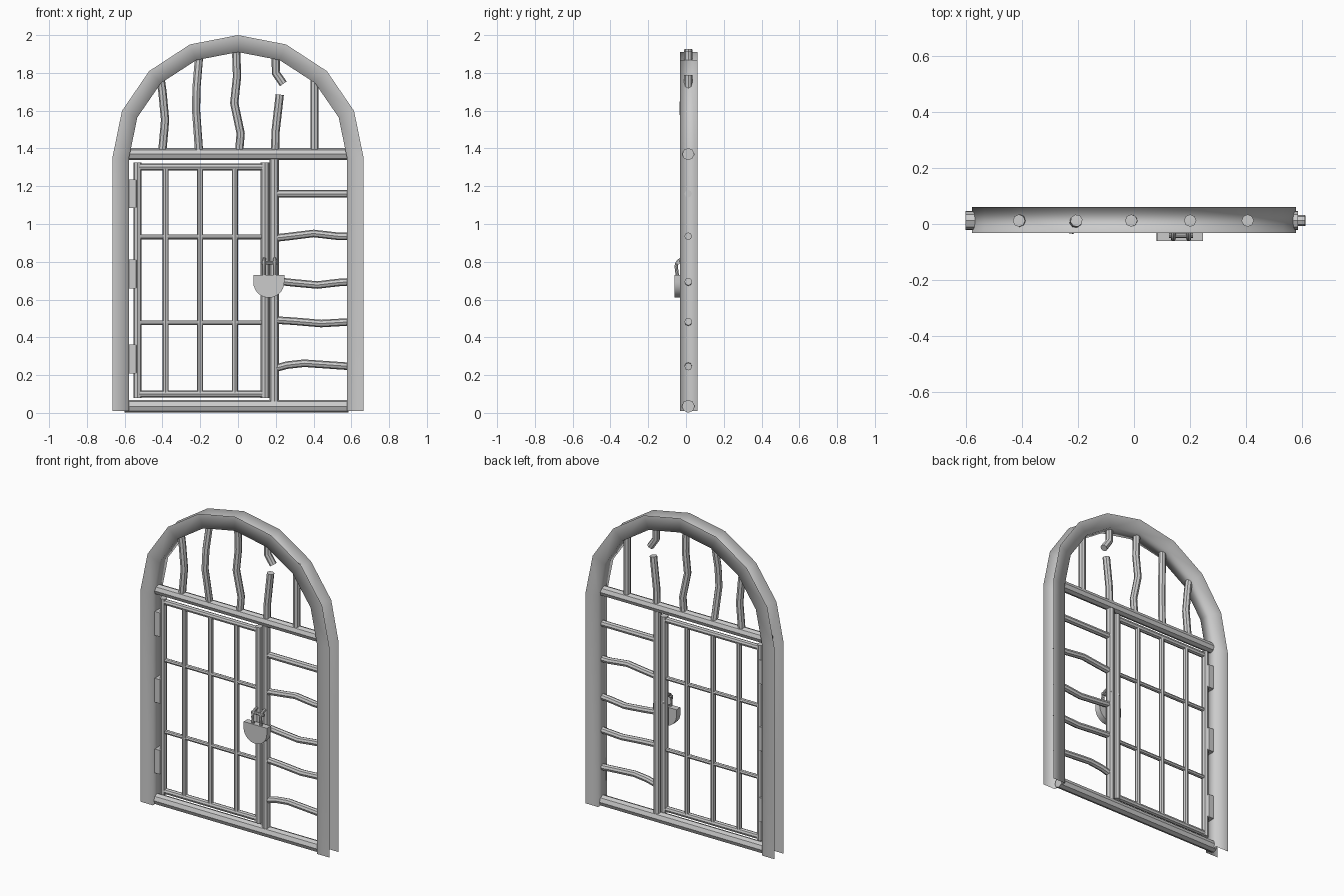
import bpy, bmesh, math
from mathutils import Vector

cube = bpy.data.objects.get("Cube")
if cube:
    bpy.data.objects.remove(cube, do_unlink=True)

iron = bpy.data.materials.new("grey_iron")
iron.use_nodes = True
IRON = (0.6, 0.6, 0.6, 1)
iron.diffuse_color = IRON
next(n for n in iron.node_tree.nodes if n.type == 'BSDF_PRINCIPLED').inputs["Base Color"].default_value = IRON
MID = 0.012  # depth of the bars


def select(ob):
    bpy.ops.object.select_all(action='DESELECT')
    ob.select_set(True)
    bpy.context.view_layer.objects.active = ob


def finish(name, bm, angle=40):
    me = bpy.data.meshes.new(name)
    bm.to_mesh(me)
    bm.free()
    ob = bpy.data.objects.new(name, me)
    bpy.context.collection.objects.link(ob)
    me.materials.append(iron)
    select(ob)
    bpy.ops.object.shade_smooth_by_angle(angle=math.radians(angle))
    return ob


def rod(name, points, radius):
    """Capped round bar through (x, z) or (x, y, z) points."""
    cu = bpy.data.curves.new(name, 'CURVE')
    cu.dimensions = '3D'
    cu.bevel_depth = radius
    cu.bevel_resolution = 2
    cu.use_fill_caps = True
    sp = cu.splines.new('POLY')
    sp.points.add(len(points) - 1)
    for p, co in zip(sp.points, points):
        x, y, z = co if len(co) == 3 else (co[0], MID, co[1])
        p.co = (x, y, z, 1)
    ob = bpy.data.objects.new(name, cu)
    bpy.context.collection.objects.link(ob)
    cu.materials.append(iron)
    select(ob)
    bpy.ops.object.convert(target='MESH')
    bpy.ops.object.shade_smooth_by_angle(angle=math.radians(40))


# Arched frame: a thin channel, open on its outer side
FRONT, BACK, SPRING = -0.032, 0.06, 1.35


def arch_path(rx, rz):
    arc = [(rx * math.cos(a), SPRING + rz * math.sin(a))
           for a in (math.pi * i / 8 for i in range(9))]
    return [(rx, 0.01)] + arc + [(-rx, 0.01)]


bm = bmesh.new()
rows = []
for (ox, oz), (ix, iz) in zip(arch_path(0.665, 0.65), arch_path(0.577, 0.56)):
    rows.append([bm.verts.new(c) for c in (
        (ox, FRONT, oz), (ix, FRONT, iz), (ix, BACK, iz), (ox, BACK, oz))])
for a, b in zip(rows, rows[1:]):
    for j in range(3):
        bm.faces.new((a[j], b[j], b[j + 1], a[j + 1]))
bm.normal_update()
# flanges face away from the channel
if sum(f.normal.y for f in bm.faces if f.calc_center_median().y < FRONT + 0.01) > 0:
    bmesh.ops.reverse_faces(bm, faces=bm.faces)
finish("arched_frame", bm, 180)

# Main cross bars and latch post
rod("bottom_bar", [(-0.6, 0.035), (0.585, 0.035)], 0.034)
rod("middle_bar", [(-0.6, 1.37), (0.585, 1.37)], 0.032)
rod("latch_post", [(0.192, 0.06), (0.192, 1.345)], 0.025)

# Door
rod("door_hinge_post", [(-0.532, 0.08), (-0.532, 1.325)], 0.021)
rod("door_latch_post", [(0.143, 0.08), (0.143, 1.325)], 0.023)
for name, z, r in (("bottom_rail", 0.1, 0.018), ("lower_rail", 0.477, 0.013),
                   ("upper_rail", 0.932, 0.013), ("top_rail", 1.302, 0.018)):
    rod("door_" + name, [(-0.532, z), (0.143, z)], r)
for i, x in enumerate((-0.383, -0.2, -0.017)):
    rod(f"door_bar_{i + 1}", [(x, 0.1), (x, 1.302)], 0.016)

# Hinges
for i, z in enumerate((0.285, 0.735, 1.16)):
    bm = bmesh.new()
    bmesh.ops.create_cube(bm, size=1)
    for v in bm.verts:
        v.co = Vector((-0.555 + v.co.x * 0.044, MID + v.co.y * 0.05, z + v.co.z * 0.152))
    outer = [e for e in bm.edges if all(v.co.x > -0.555 for v in e.verts)]
    bmesh.ops.bevel(bm, geom=outer, offset=0.008, segments=1, affect='EDGES')
    finish(f"hinge_{i + 1}", bm, 30)

# Side rungs, mostly bent
rungs = ([(0.192, 1.16), (0.578, 1.16)],
         [(0.192, 0.925), (0.28, 0.935), (0.4, 0.95), (0.53, 0.935), (0.61, 0.935)],
         [(0.192, 0.7), (0.28, 0.69), (0.42, 0.677), (0.53, 0.69), (0.61, 0.695)],
         [(0.192, 0.492), (0.3, 0.485), (0.44, 0.473), (0.61, 0.483)],
         [(0.192, 0.235), (0.26, 0.253), (0.35, 0.263), (0.61, 0.245)])
for i, path in enumerate(rungs):
    rod(f"side_rung_{i + 1}", path, 0.02)

# Bars in the arch, bent and one broken
bars = ([(-0.402, 1.37), (-0.386, 1.55), (-0.4, 1.7), (-0.41, 1.77)],
        [(-0.205, MID, 1.37), (-0.222, -0.014, 1.6), (-0.22, -0.008, 1.72), (-0.205, MID, 1.9)],
        [(0.005, 1.37), (0.014, 1.48), (-0.02, 1.64), (-0.005, 1.78), (-0.01, 1.925)],
        [(0.196, 1.37), (0.199, 1.49), (0.221, 1.685)],
        [(0.2, 1.915), (0.2, 1.8), (0.24, 1.742)],
        [(0.405, 1.37), (0.405, 1.79)])
names = ("arch_bar_1", "arch_bar_2", "arch_bar_3", "broken_bar_lower", "broken_bar_upper", "arch_bar_4")
for name, path in zip(names, bars):
    rod(name, path, 0.022)

# Padlock body: half disc with a flat top
bm = bmesh.new()
outline = [(0.082, 0.73)] + [
    (0.163 + 0.082 * math.cos(a), 0.692 - 0.082 * math.sin(a))
    for a in (math.pi - math.pi * i / 14 for i in range(15))] + [(0.245, 0.73)]
face = bm.faces.new([bm.verts.new((x, -0.06, z)) for x, z in outline])
out = bmesh.ops.extrude_face_region(bm, geom=[face])
for v in out["geom"]:
    if isinstance(v, bmesh.types.BMVert):
        v.co.y = -0.02
bmesh.ops.recalc_face_normals(bm, faces=bm.faces)
finish("padlock_body", bm)

# Padlock loops round the posts and the pin between them
for name, x in (("padlock_loop_right", 0.14), ("padlock_loop_left", 0.195)):
    arc = [(x, -0.012 - 0.04 * math.cos(a), 0.775 + 0.04 * math.sin(a))
           for a in (math.pi * i / 8 for i in range(9))]
    rod(name, [(x, -0.045, 0.72)] + arc, 0.009)
rod("padlock_pin", [(0.125, -0.04, 0.795), (0.21, -0.04, 0.795)], 0.009)
